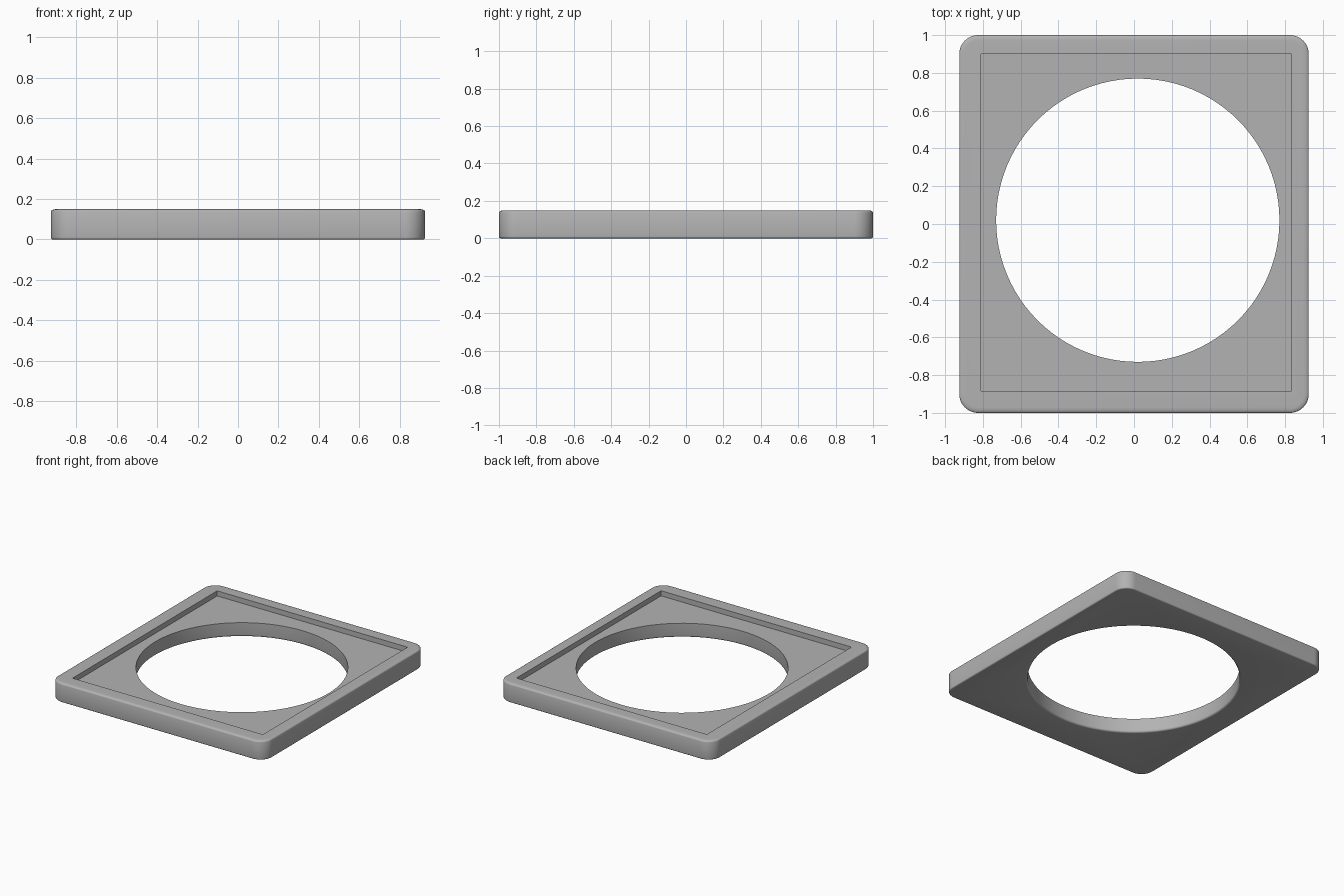
import bpy, bmesh, math

cube = bpy.data.objects.get("Cube")
if cube:
    bpy.data.objects.remove(cube, do_unlink=True)

grey = bpy.data.materials.new("matte grey")
grey.use_nodes = True
colour = (0.45, 0.45, 0.45, 1)
grey.diffuse_color = colour
grey.node_tree.nodes["Principled BSDF"].inputs["Base Color"].default_value = colour


def rounded_rect(hx, hy, r, z, steps=12):
    """Counter-clockwise outline of a rectangle with round corners."""
    pts = []
    for i, (sx, sy) in enumerate([(1, 1), (-1, 1), (-1, -1), (1, -1)]):
        for k in range(steps + 1):
            a = math.pi / 2 * (i + k / steps)
            pts.append((sx * (hx - r) + r * math.cos(a),
                        sy * (hy - r) + r * math.sin(a), z))
    return pts


def circle(cx, cy, r, z, sides=96):
    return [(cx + r * math.cos(math.tau * k / sides),
             cy + r * math.sin(math.tau * k / sides), z) for k in range(sides)]


def loft(name, outlines):
    """Closed solid through a stack of outlines, lowest first."""
    bm = bmesh.new()
    rings = [[bm.verts.new(p) for p in o] for o in outlines]
    for low, high in zip(rings, rings[1:]):
        for i in range(len(low)):
            j = (i + 1) % len(low)
            bm.faces.new((low[i], low[j], high[j], high[i]))
    bm.faces.new(rings[0][::-1])
    bm.faces.new(rings[-1])
    mesh = bpy.data.meshes.new(name)
    bm.to_mesh(mesh)
    bm.free()
    mesh.materials.append(grey)
    obj = bpy.data.objects.new(name, mesh)
    bpy.context.collection.objects.link(obj)
    return obj


# Plate with softly rounded upper and lower rims
HX, HY, TOP, CORNER = 0.925, 1.0, 0.15, 0.1
STEPS = 5
arc = [math.pi / 2 * k / STEPS for k in range(STEPS + 1)]
rim = [(0.01 * (1 - math.sin(a)), 0.01 * (1 - math.cos(a))) for a in arc]
rim += [(0.03 * (1 - math.cos(a)), TOP - 0.012 * (1 - math.sin(a))) for a in arc]
plate = loft("frame_plate",
             [rounded_rect(HX - d, HY - d, CORNER - d, z) for d, z in rim])

# Shallow rectangular recess, set slightly off centre
FLOOR = 0.11
x0, x1, y0, y1 = -0.81, 0.835, -0.885, 0.9
recess = loft("recess_cutter", [
    [(x0, y0, z), (x1, y0, z), (x1, y1, z), (x0, y1, z)] for z in (FLOOR, 0.3)])

# Round opening with a softened lower edge
CX, CY, R, LIP = 0.02, 0.02, 0.75, 0.015
lip = [(R + LIP, -0.1)]
lip += [(R + LIP * (1 - math.sin(a)), LIP * (1 - math.cos(a))) for a in arc]
lip += [(R, 0.3)]
opening = loft("opening_cutter", [circle(CX, CY, r, z) for r, z in lip])

# Cut the plate and discard the cutters
bpy.context.view_layer.objects.active = plate
for cutter in (recess, opening):
    cutter.hide_render = True
    mod = plate.modifiers.new(cutter.name, "BOOLEAN")
    mod.operation, mod.solver, mod.object = "DIFFERENCE", "EXACT", cutter
    bpy.ops.object.modifier_apply(modifier=mod.name)
    bpy.data.objects.remove(cutter, do_unlink=True)

bpy.ops.object.select_all(action="DESELECT")
plate.select_set(True)
bpy.ops.object.shade_smooth_by_angle(angle=math.radians(35))
